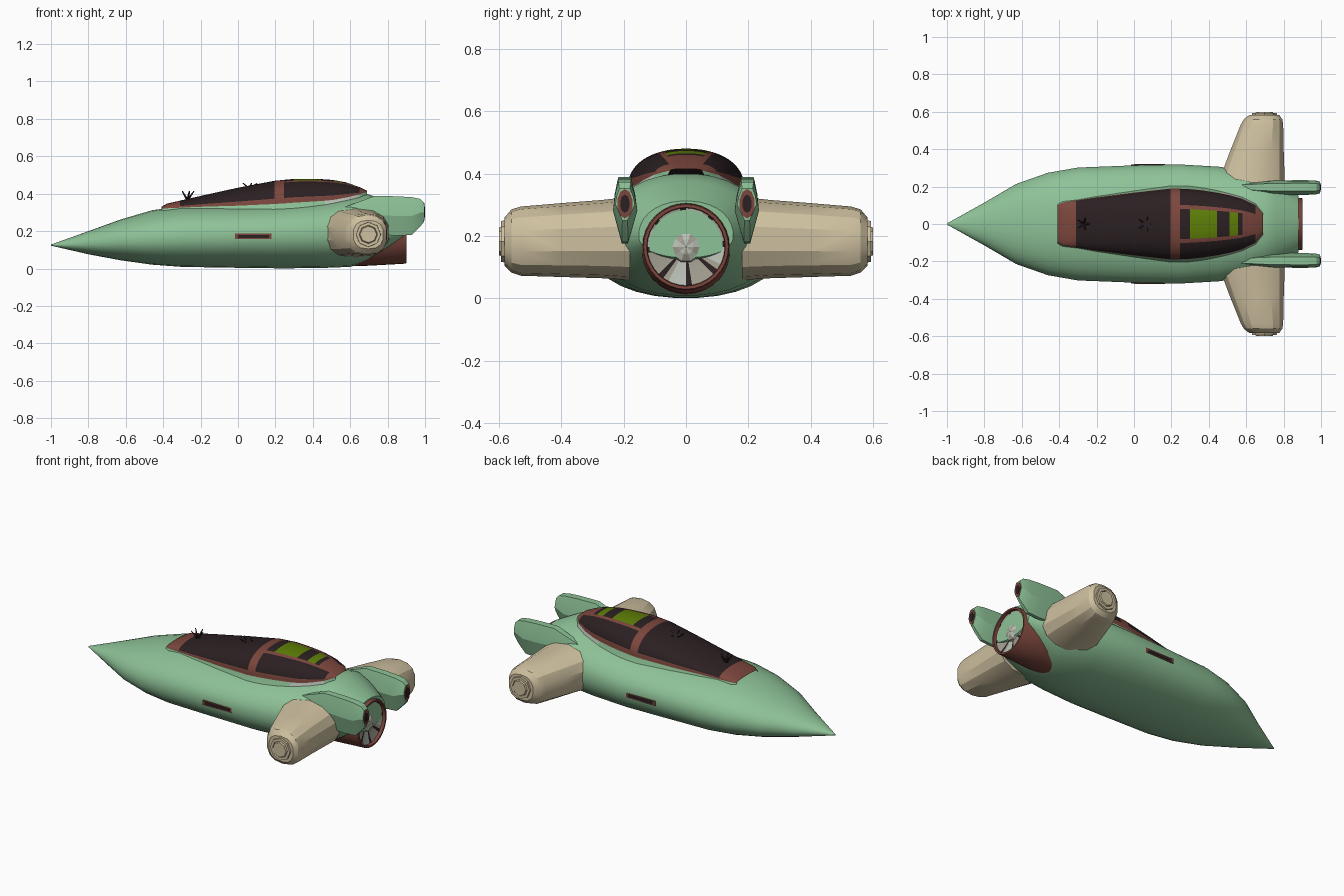
import bpy, bmesh, math
from mathutils import Vector

if "Cube" in bpy.data.objects:
    bpy.data.objects.remove(bpy.data.objects["Cube"])

def mat(name, r, g, b):
    m = bpy.data.materials.new(name)
    m.diffuse_color = (r, g, b, 1)
    m.use_nodes = True
    m.node_tree.nodes["Principled BSDF"].inputs["Base Color"].default_value = m.diffuse_color
    return m

GREEN = mat("hull green", .27, .54, .31)
TAN = mat("engine tan", .62, .53, .35)
BROWN = mat("frame brown", .2, .062, .046)
DARK = mat("dark glass", .024, .014, .016)
LIME = mat("seat lime", .11, .21, .002)
GREY = mat("exhaust grey", .36, .34, .28)
PALE = mat("pale grey", .5, .54, .48)

def loft(name, rings, mats, rule=None, caps=True, closed=True, angle=30):
    """Skin rings of points; rule(i, j) gives the material of each quad."""
    bm = bmesh.new()
    vs = [[bm.verts.new(p) for p in r] for r in rings]
    n = len(rings[0])
    for i in range(len(vs) - 1):
        for j in range(n if closed else n - 1):
            k = (j + 1) % n
            f = bm.faces.new((vs[i][j], vs[i][k], vs[i + 1][k], vs[i + 1][j]))
            f.material_index = rule(i, j) if rule else 0
    if caps:
        for e, r in ((0, vs[0]), (-1, vs[-1])):
            f = bm.faces.new(r)
            f.material_index = rule(len(rings) - 2 if e else 0, 0) if rule else 0
    bmesh.ops.remove_doubles(bm, verts=bm.verts, dist=1e-5)
    bmesh.ops.recalc_face_normals(bm, faces=bm.faces)
    me = bpy.data.meshes.new(name)
    bm.to_mesh(me)
    bm.free()
    for m in mats:
        me.materials.append(m)
    ob = bpy.data.objects.new(name, me)
    bpy.context.collection.objects.link(ob)
    bpy.ops.object.select_all(action='DESELECT')
    ob.select_set(True)
    bpy.context.view_layer.objects.active = ob
    bpy.ops.object.shade_smooth_by_angle(angle=math.radians(angle))
    return ob

def spow(v, e):
    return math.copysign(abs(v) ** e, v)

def oval(n, a, up, dn, e):
    """Superellipse outline: half-width a, height up above and dn below."""
    out = []
    for j in range(n):
        t = 2 * math.pi * (j + .5) / n
        c, s = spow(math.cos(t), 2 / e), spow(math.sin(t), 2 / e)
        out.append((a * c, (up if s > 0 else dn) * s))
    return out

def lerp(table, x, col):
    for a, b in zip(table, table[1:]):
        if x <= b[0]:
            t = (x - a[0]) / (b[0] - a[0])
            return a[col] + t * (b[col] - a[col])
    return table[-1][col]

# Hull: x, half width, top, bottom, widest height
hull = [(-1, .003, .128, .122, .125), (-.8, .115, .2, .076, .135), (-.63, .215, .262, .044, .15),
        (-.46, .275, .312, .02, .16), (-.3, .303, .336, .008, .17), (0, .315, .343, .003, .18),
        (.24, .32, .352, 0, .185), (.45, .308, .368, .002, .19), (.6, .287, .388, .008, .19),
        (.69, .262, .4, .04, .195), (.76, .23, .375, .07, .2), (.88, .152, .312, .13, .2)]
rings = [[(x, y, m + z) for y, z in oval(32, w, t - m, m - b, 2.15)] for x, w, t, b, m in hull]
loft("hull", rings, [GREEN])

# Canopy: x, half width, rim height, top height
can = [(-.41, .1, .318, .33), (-.38, .115, .322, .347), (-.2, .143, .33, .388), (0, .168, .336, .432),
       (.2, .19, .345, .47), (.3, .187, .352, .479), (.4, .176, .358, .48), (.5, .157, .365, .475),
       (.58, .135, .38, .46), (.65, .1, .397, .435), (.69, .05, .41, .415)]
xs = [-.41, -.38, -.345, -.31, -.2, -.1, 0, .1, .195, .245, .3, .37, .445, .465, .51, .555, .58, .62, .65, .69]
N = 48
rings = []
for x in xs:
    w, r, t = (lerp(can, x, c) for c in (1, 2, 3))
    arc = [(x, w * spow(math.cos(math.pi * j / N), .9),
            r + (t - r) * abs(math.sin(math.pi * j / N)) ** .9) for j in range(N + 1)]
    rings.append([(x, w + .035, r - .07)] + arc + [(x, -w - .035, r - .07)])

def canopy_rule(i, j):
    x = (xs[i] + xs[i + 1]) / 2
    k = min(j - 1, N - j)            # steps up from the rim
    if k < 0:
        return 4 if .48 < x < .66 else 0
    if x < -.31 or k < 3 or .195 < x < .245 or x > .65:
        return 1
    if x > .245 and 16 <= k < 18:    # roof bars
        return 1
    if k >= 18 and (.3 < x < .445 or .51 < x < .555):
        return 3                     # seats seen through the roof
    if k >= 18 and x > .58:
        return 1
    return 2
loft("canopy", rings, [GREEN, BROWN, DARK, LIME, PALE], canopy_rule, caps=False, closed=False, angle=40)

# Small aerials on the canopy
def aerial(name, x, z, r, h):
    for k in range(5):
        a = 2 * math.pi * k / 5
        tip = Vector((x + r * math.cos(a), r * math.sin(a), z + h))
        base = Vector((x, 0, z - .02))
        sq = [(.008, 0), (0, .008), (-.008, 0), (0, -.008)]
        loft(f"{name}_{k}", [[base + Vector((u, v, 0)) for u, v in sq],
                             [tip + Vector((u, v, 0)) * .4 for u, v in sq]], [DARK])
aerial("front_aerial", -.27, .385, .035, .03)
aerial("roof_aerial", .06, .448, .04, .008)

# Lathe around the exhaust axis
def lathe(name, prof, mats, rule=None, n=32, c=(0, .165), angle=30, caps=False):
    rg = [[(x, c[0] + r * math.cos(2 * math.pi * j / n), c[1] + r * math.sin(2 * math.pi * j / n))
           for j in range(n)] for x, r in prof]
    return loft(name, rg, mats, rule, caps=caps, angle=angle)

# Main exhaust: tube, vane disc and hub
lathe("exhaust_tube", [(.55, .155), (.7, .15), (.895, .139), (.9, .136), (.9, .126), (.86, .122)], [BROWN])
lathe("exhaust_vanes", [(.882, .127), (.876, .1), (.868, .05), (.866, .001)], [GREY, DARK, PALE],
      lambda i, j: 1 if j % 5 == 0 and i < 2 else (2 if j % 10 > 6 else 0), n=40, angle=10)
lathe("exhaust_hub", [(.86, .055), (.878, .048), (.888, .025), (.89, .001)], [PALE, GREY],
      lambda i, j: j % 2, n=10, angle=5)

for s, side in ((1, "left"), (-1, "right")):
    # Side engine: y, x min, x max, z min, z max
    eng = [(.18, .43, .81, .058, .325), (.27, .465, .808, .064, .315), (.4, .515, .803, .068, .305),
           (.53, .568, .8, .072, .294), (.56, .585, .795, .082, .285), (.583, .615, .778, .105, .258)]
    rg = []
    for y, x0, x1, z0, z1 in eng:
        cx, cz, h = (x0 + x1) / 2, (z0 + z1) / 2, (z1 - z0) / 2
        rg.append([(cx + u, s * y, cz + v) for u, v in oval(14, (x1 - x0) / 2, h, h, 2.5)])
    loft(f"{side}_engine", rg, [TAN], angle=25)
    prof = [(.57, .068), (.594, .066), (.594, .05), (.59, .048), (.6, .044)]
    rg = [[(.697 + r * math.cos(math.pi * j / 4), s * y, .182 + r * math.sin(math.pi * j / 4))
           for j in range(8)] for y, r in prof]
    loft(f"{side}_engine_cap", rg, [TAN], angle=20)

    # Tail pod with kite section: x, scale of width, z min, z max
    kite = [(-.02, 1), (.022, 1), (.033, .75), (.038, .5), (.01, 0), (-.01, 0), (-.04, .5), (-.033, .75)]
    pod = [(.52, .5, .22, .31), (.73, .95, .185, .388), (.85, 1, .175, .386), (.93, 1, .18, .381),
           (.975, .93, .225, .372), (.995, .8, .25, .352)]
    rg = [[(x, s * (.196 + k * y), a + (b - a) * z) for y, z in kite] for x, k, a, b in pod]
    loft(f"{side}_tail_pod", rg, [GREEN], angle=20)
    for nm, x, k, m in (("rim", .998, 1, BROWN), ("nozzle", 1, .62, DARK)):
        ov = oval(10, .025 * k, .047 * k, .047 * k, 2)
        loft(f"{side}_pod_{nm}", [[(xx, s * .196 + u, .303 + v) for u, v in ov] for xx in (.985, x)], [m])

    # Side slot with dark inset
    for nm, x0, x1, h, y, m in (("frame", -.015, .18, .014, .319, BROWN), ("slot", 0, .165, .008, .321, DARK)):
        sec = [(.3, -h), (y, -h), (y, h), (.3, h)]
        loft(f"{side}_vent_{nm}", [[(x, s * v, .172 + z) for v, z in sec] for x in (x0, x1)], [m])
